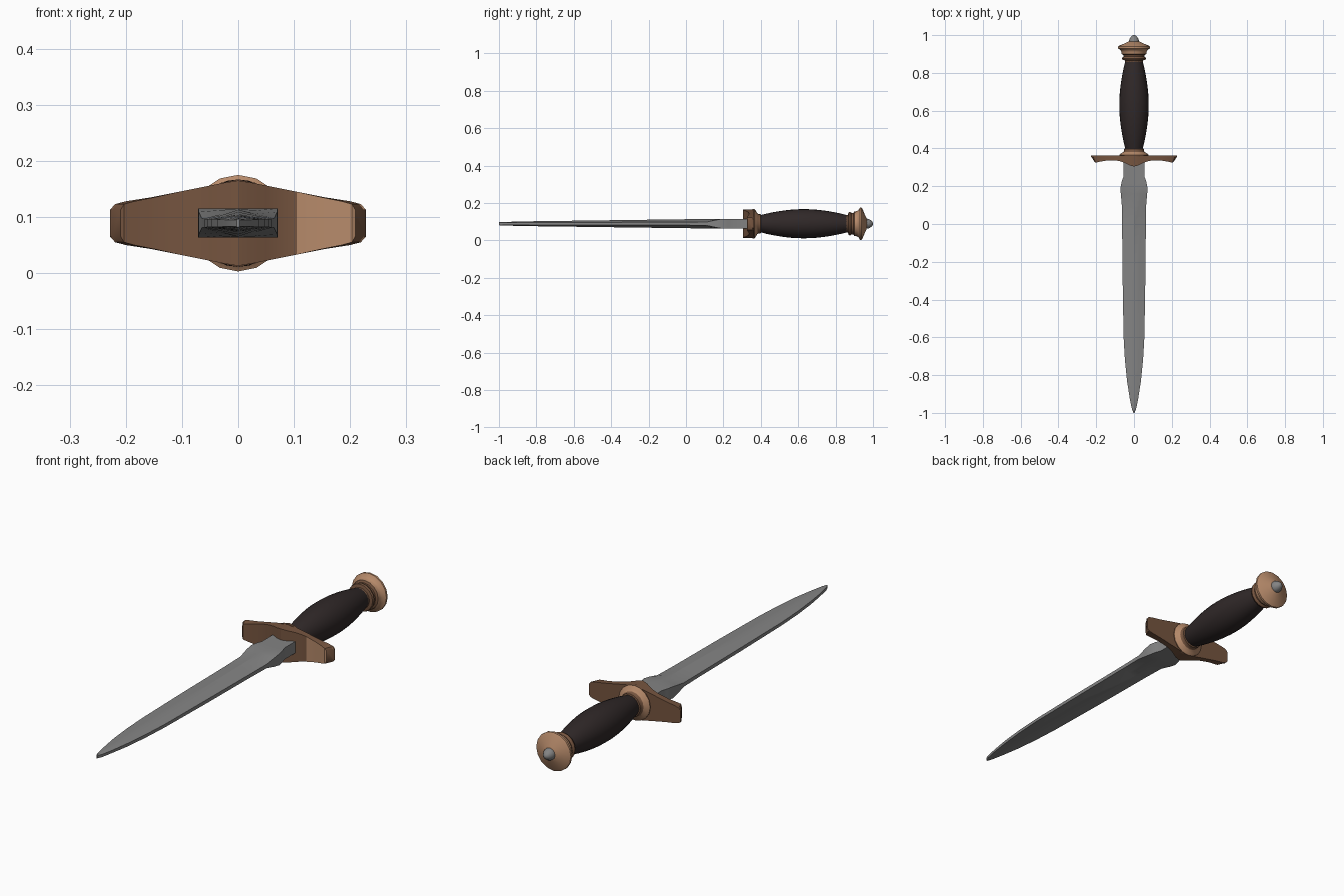
import bpy, bmesh, math

if "Cube" in bpy.data.objects:
    bpy.data.objects.remove(bpy.data.objects["Cube"])

CZ = 0.089   # height of the dagger's long axis


def material(name, rgb):
    m = bpy.data.materials.new(name)
    m.diffuse_color = (*rgb, 1)
    m.use_nodes = True
    m.node_tree.nodes["Principled BSDF"].inputs["Base Color"].default_value = m.diffuse_color
    return m


STEEL = material("grey steel", (0.23, 0.23, 0.23))
BRONZE = material("light bronze", (0.47, 0.255, 0.145))
DARK = material("dark bronze", (0.18, 0.09, 0.05))
LEATHER = material("dark leather", (0.029, 0.021, 0.021))


def loft(name, rings, mats, angle, rule=None):
    """Skin a row of closed rings, cap the ends; rule(face) picks the material."""
    bm = bmesh.new()
    rows = [[bm.verts.new(p) for p in ring] for ring in rings]
    n = len(rows[0])
    for a, b in zip(rows, rows[1:]):
        for i in range(n):
            j = (i + 1) % n
            bm.faces.new((a[i], a[j], b[j], b[i]))
    bm.faces.new(rows[0])
    bm.faces.new(rows[-1])
    bmesh.ops.recalc_face_normals(bm, faces=bm.faces)
    if rule:
        for f in bm.faces:
            f.material_index = int(rule(f))
    me = bpy.data.meshes.new(name)
    bm.to_mesh(me)
    bm.free()
    for m in mats:
        me.materials.append(m)
    ob = bpy.data.objects.new(name, me)
    bpy.context.collection.objects.link(ob)
    bpy.ops.object.select_all(action='DESELECT')
    ob.select_set(True)
    bpy.context.view_layer.objects.active = ob
    bpy.ops.object.shade_smooth_by_angle(angle=math.radians(angle))
    return ob


def turned(name, profile, mats, sides=16, angle=40, rule=None):
    """Revolve (y, radius) pairs about the long axis."""
    rings = []
    for y, r in profile:
        rings.append([(r * math.sin(2 * math.pi * i / sides), y,
                       CZ + r * math.cos(2 * math.pi * i / sides)) for i in range(sides)])
    return loft(name, rings, mats, angle, rule)


# Blade: (y, half width, ridge half thickness, edge half thickness)
blade = [(0.345, 0.056, 0.026, 0.026), (0.25, 0.056, 0.026, 0.026),
         (0.225, 0.065, 0.026, 0.026), (0.195, 0.071, 0.026, 0.026),
         (0.16, 0.070, 0.026, 0.020), (0.11, 0.065, 0.025, 0.009),
         (0.0, 0.063, 0.024, 0.008), (-0.3, 0.060, 0.020, 0.008),
         (-0.6, 0.055, 0.016, 0.007), (-0.72, 0.048, 0.0145, 0.007),
         (-0.83, 0.037, 0.013, 0.007), (-0.92, 0.023, 0.011, 0.006),
         (-0.98, 0.011, 0.009, 0.006), (-1.0, 0.003, 0.008, 0.006)]
rings = []
for y, w, t, e in blade:
    m = e + (t - e) * 0.48           # slightly hollow bevel
    half = [(w, e), (w * 0.5, m), (0, t), (-w * 0.5, m), (-w, e)]
    rings.append([(x, y, CZ + z) for x, z in half]
                 + [(x, y, CZ - z) for x, z in reversed(half)])
loft("blade", rings, [STEEL], 25)

# Cross guard: (front x, front y, back x, half height)
side = [(0.0, 0.304, 0.0, 0.076), (0.025, 0.311, 0.025, 0.072), (0.05, 0.324, 0.05, 0.067),
        (0.08, 0.334, 0.08, 0.061), (0.105, 0.337, 0.105, 0.056), (0.15, 0.335, 0.155, 0.046),
        (0.185, 0.329, 0.20, 0.039), (0.203, 0.325, 0.219, 0.034), (0.209, 0.328, 0.228, 0.024)]
stations = [(-a, b, -c, h) for a, b, c, h in reversed(side[1:])] + side
rings = [[(fx, fy, CZ - h), (fx, fy, CZ + h),
          (fx + (bx - fx) * 0.8, 0.354, CZ + h), (bx, 0.356, CZ + h), (bx, 0.363, CZ + h),
          (bx, 0.363, CZ - h), (bx, 0.356, CZ - h), (fx + (bx - fx) * 0.8, 0.354, CZ - h)]
         for fx, fy, bx, h in stations]


def polished_arm(f):
    """Front of one arm is worn bright; the rest is dark."""
    c = f.calc_center_median()
    return c.x > 0.105 and f.normal.y < -0.7


loft("cross_guard", rings, [DARK, BRONZE], 30, polished_arm)

# Collar between guard and grip, dark in its groove
turned("guard_collar", [(0.355, 0.078), (0.366, 0.078), (0.374, 0.068), (0.381, 0.056),
                        (0.387, 0.052), (0.398, 0.052), (0.402, 0.044)], [BRONZE, DARK],
       rule=lambda f: f.calc_center_median().y > 0.384 or f.calc_center_median().y < 0.366)

# Barrel-shaped grip
grip = []
for i in range(15):
    s = i / 14
    grip.append((0.395 + 0.47 * s, 0.045 + 0.033 * math.sin(math.pi * s) ** 0.9))
turned("grip", grip, [LEATHER], sides=24)

# Stepped pommel with flared rim, dark in its lower rings
turned("pommel", [(0.852, 0.042), (0.858, 0.047), (0.866, 0.047), (0.869, 0.060),
                  (0.876, 0.063), (0.883, 0.060), (0.886, 0.056), (0.895, 0.057),
                  (0.900, 0.066), (0.912, 0.067), (0.922, 0.072), (0.930, 0.086),
                  (0.939, 0.086), (0.945, 0.076), (0.955, 0.052), (0.964, 0.034),
                  (0.968, 0.022)], [BRONZE, DARK],
       rule=lambda f: f.calc_center_median().y < 0.898)

# Rounded nut on the pommel end
turned("pommel_nut", [(0.955, 0.026), (0.968, 0.027), (0.979, 0.024), (0.989, 0.018),
                      (0.997, 0.010), (1.0, 0.003)], [STEEL], sides=12, angle=50)
